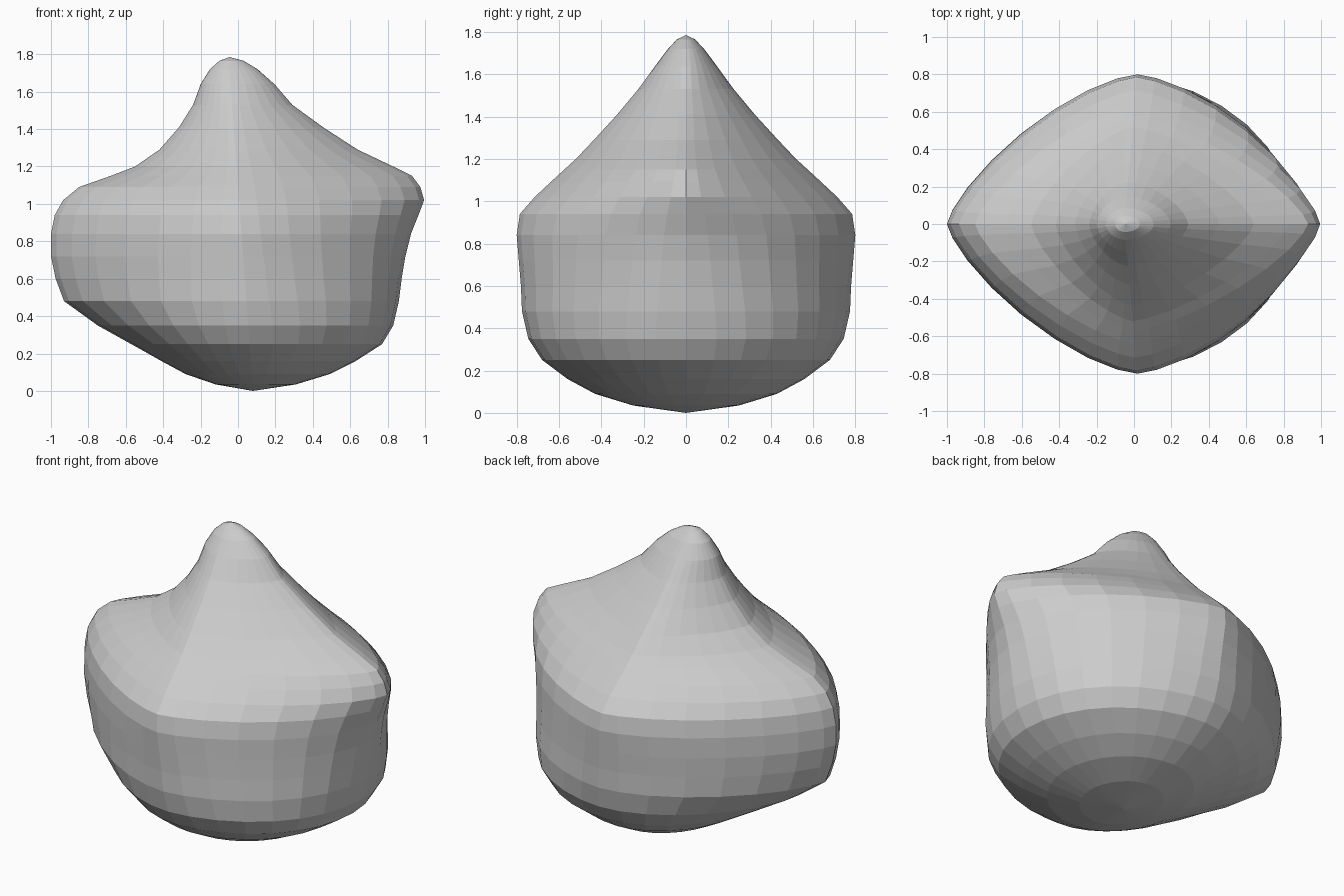
import bpy, bmesh
from math import cos, sin, pi, copysign

SEGMENTS = 32

# Cross-sections: z, left reach, right reach, half depth, squareness left / right
LAYERS = [
    (0.035, -0.12, 0.31, 0.25, 2.0, 2.0),
    (0.09, -0.28, 0.49, 0.43, 1.95, 2.0),
    (0.16, -0.41, 0.63, 0.56, 1.85, 2.0),
    (0.25, -0.57, 0.77, 0.68, 1.75, 2.0),
    (0.35, -0.75, 0.83, 0.745, 1.6, 2.0),
    (0.48, -0.93, 0.86, 0.775, 1.45, 1.9),
    (0.60, -0.975, 0.875, 0.78, 1.4, 1.8),
    (0.72, -1.0, 0.895, 0.79, 1.37, 1.7),
    (0.84, -1.0, 0.925, 0.80, 1.35, 1.6),
    (0.94, -0.98, 0.965, 0.785, 1.35, 1.5),
    (1.02, -0.935, 0.995, 0.715, 1.35, 1.42),
    (1.09, -0.85, 0.975, 0.64, 1.35, 1.38),
    (1.15, -0.68, 0.93, 0.575, 1.35, 1.35),
    (1.20, -0.55, 0.83, 0.52, 1.38, 1.35),
    (1.29, -0.42, 0.64, 0.435, 1.42, 1.38),
    (1.41, -0.315, 0.455, 0.325, 1.5, 1.45),
    (1.53, -0.24, 0.29, 0.225, 1.6, 1.55),
    (1.64, -0.20, 0.195, 0.145, 1.75, 1.75),
    (1.72, -0.15, 0.105, 0.085, 1.9, 1.9),
    (1.765, -0.10, 0.03, 0.043, 2.0, 2.0),
]


def layer_point(layer, i):
    z, left, right, depth, p_left, p_right = layer
    t = 2 * pi * i / SEGMENTS
    c, s = cos(t), sin(t)
    centre = 0.08 - 0.13 * z / 1.785
    reach = right - centre if c >= 0 else centre - left
    # squareness blends smoothly from one side to the other
    blend = (c + 1) / 2
    p = p_left + (p_right - p_left) * blend
    x = centre + reach * copysign(abs(c) ** (2 / p), c)
    y = depth * copysign(abs(s) ** (2 / p), s)
    return (x, y, z)


# Boulder body lofted through the layers, closed by a point at each end
bm = bmesh.new()
rings = [[bm.verts.new(layer_point(layer, i)) for i in range(SEGMENTS)]
         for layer in LAYERS]
bottom = bm.verts.new((0.08, 0, 0))
peak = bm.verts.new((-0.045, 0, 1.785))
for i in range(SEGMENTS):
    j = (i + 1) % SEGMENTS
    for low, high in zip(rings, rings[1:]):
        bm.faces.new((low[i], low[j], high[j], high[i]))
    bm.faces.new((bottom, rings[0][j], rings[0][i]))
    bm.faces.new((peak, rings[-1][i], rings[-1][j]))
bmesh.ops.recalc_face_normals(bm, faces=bm.faces)

mesh = bpy.data.meshes.new("boulder")
bm.to_mesh(mesh)
bm.free()
boulder = bpy.data.objects.new("boulder", mesh)
bpy.context.collection.objects.link(boulder)
